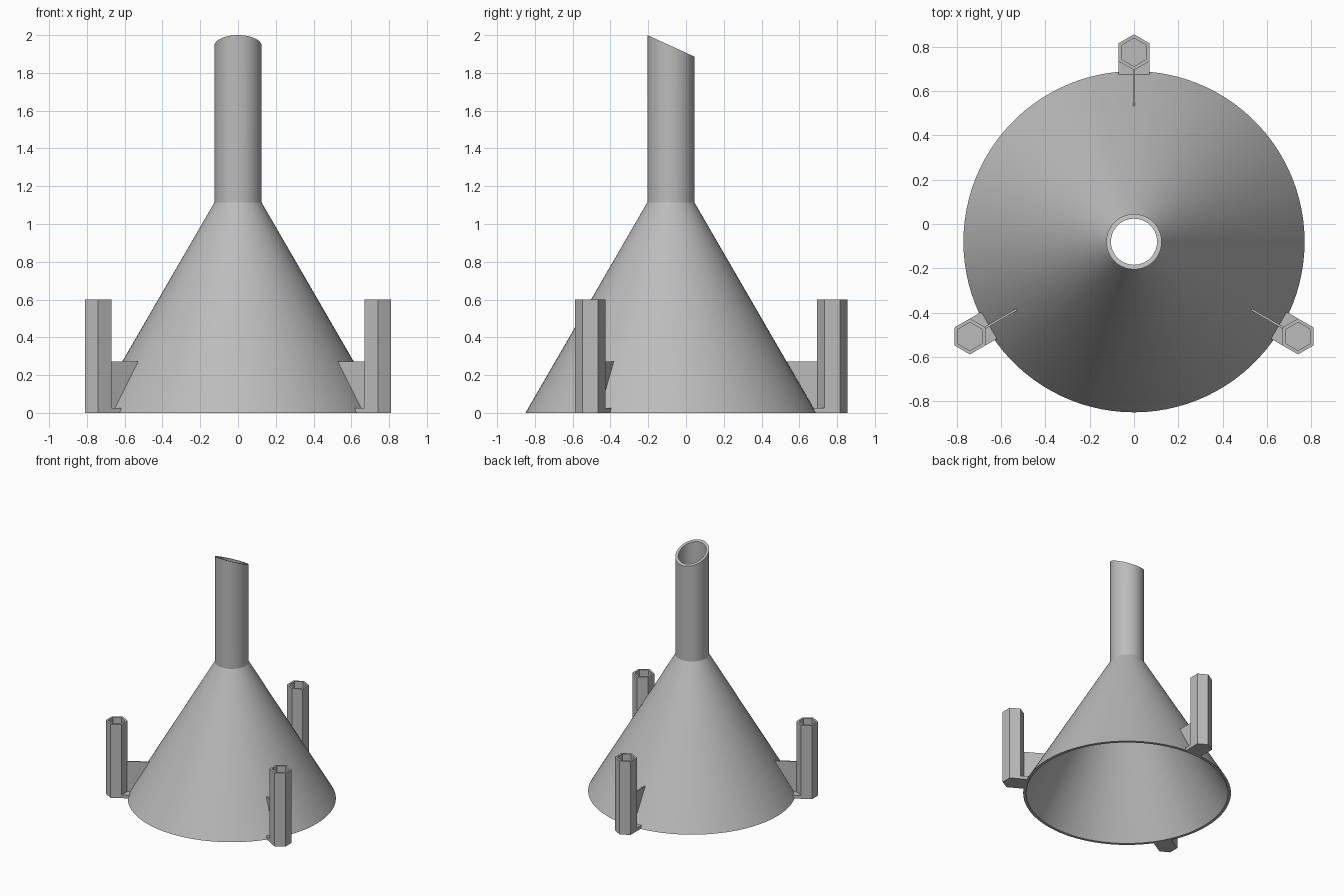
import bpy
import bmesh
import math
from mathutils import Matrix, Vector

cube = bpy.data.objects.get("Cube")
if cube:
    bpy.data.objects.remove(cube, do_unlink=True)

CENTRE = Vector((0, -0.08, 0))   # funnel axis
POST_R = 0.855                   # post distance from the axis

grey = bpy.data.materials.new("plain_grey")
grey.use_nodes = True
colour = (0.5, 0.5, 0.5, 1)
grey.diffuse_color = colour
grey.node_tree.nodes["Principled BSDF"].inputs["Base Color"].default_value = colour


def finish(bm, name, turn=0.0):
    """Turn a part about the funnel axis and make it an object."""
    bmesh.ops.recalc_face_normals(bm, faces=bm.faces)
    bm.transform(Matrix.Translation(CENTRE) @ Matrix.Rotation(turn, 4, "Z"))
    mesh = bpy.data.meshes.new(name)
    bm.to_mesh(mesh)
    bm.free()
    mesh.materials.append(grey)
    obj = bpy.data.objects.new(name, mesh)
    bpy.context.collection.objects.link(obj)
    return obj


def prism(outline, depth):
    """Extrude a flat outline along the given vector."""
    bm = bmesh.new()
    face = bm.faces.new([bm.verts.new(p) for p in outline])
    new = bmesh.ops.extrude_face_region(bm, geom=[face])["geom"]
    bmesh.ops.translate(bm, vec=depth, verts=[v for v in new if isinstance(v, bmesh.types.BMVert)])
    return bm


def hexagon(radius, z):
    return [(radius * math.sin(i * math.pi / 3),
             POST_R + radius * math.cos(i * math.pi / 3), z) for i in range(6)]


# Funnel: hollow cone and neck spun from one wall profile
bm = bmesh.new()
profile = [(0.77, 0), (0.125, 1.114), (0.125, 2), (0.104, 2), (0.104, 1.108), (0.748, 0)]
ring = [bm.verts.new((r, 0, z)) for r, z in profile]
edges = [bm.edges.new((ring[i], ring[(i + 1) % len(ring)])) for i in range(len(ring))]
bmesh.ops.spin(bm, geom=ring + edges, cent=(0, 0, 0), axis=(0, 0, 1),
               angle=math.tau, steps=100, use_merge=True)
bmesh.ops.remove_doubles(bm, verts=bm.verts, dist=0.0005)
# Slanted mouth, high at the front
for v in bm.verts:
    if v.co.z > 1.9:
        v.co.z = 1.943 - 0.456 * v.co.y
funnel = finish(bm, "funnel")
bpy.context.view_layer.objects.active = funnel
funnel.select_set(True)
bpy.ops.object.shade_smooth_by_angle(angle=math.radians(25))
funnel.select_set(False)

# Three posts around the rim, each with a foot plate and a thin web
for i, side in enumerate(("back", "right", "left")):
    turn = i * math.tau / 3

    # Hexagonal post with a hexagonal socket in its top
    bm = prism(hexagon(0.081, 0), (0, 0, 0.6))
    bmesh.ops.recalc_face_normals(bm, faces=bm.faces)
    top = max(bm.faces, key=lambda f: f.calc_center_median().z)
    bmesh.ops.inset_region(bm, faces=[top], thickness=0.0175)
    socket = bmesh.ops.extrude_face_region(bm, geom=[top])["geom"]
    bmesh.ops.translate(bm, vec=(0, 0, -0.57),
                        verts=[v for v in socket if isinstance(v, bmesh.types.BMVert)])
    if top.is_valid:
        bmesh.ops.delete(bm, geom=[top], context="FACES_ONLY")
    finish(bm, side + "_post", turn)

    # Foot plate joining post and rim
    plate = [(-0.07, 0.755, 0), (0.07, 0.755, 0), (0.07, POST_R, 0), (-0.07, POST_R, 0)]
    finish(prism(plate, (0, 0, 0.025)), side + "_foot_plate", turn)

    # Web following the cone slope
    web = [(-0.005, 0.785, 0.01), (-0.005, 0.755, 0.01),
           (-0.005, 0.607, 0.272), (-0.005, 0.785, 0.272)]
    finish(prism(web, (0.01, 0, 0)), side + "_web", turn)
